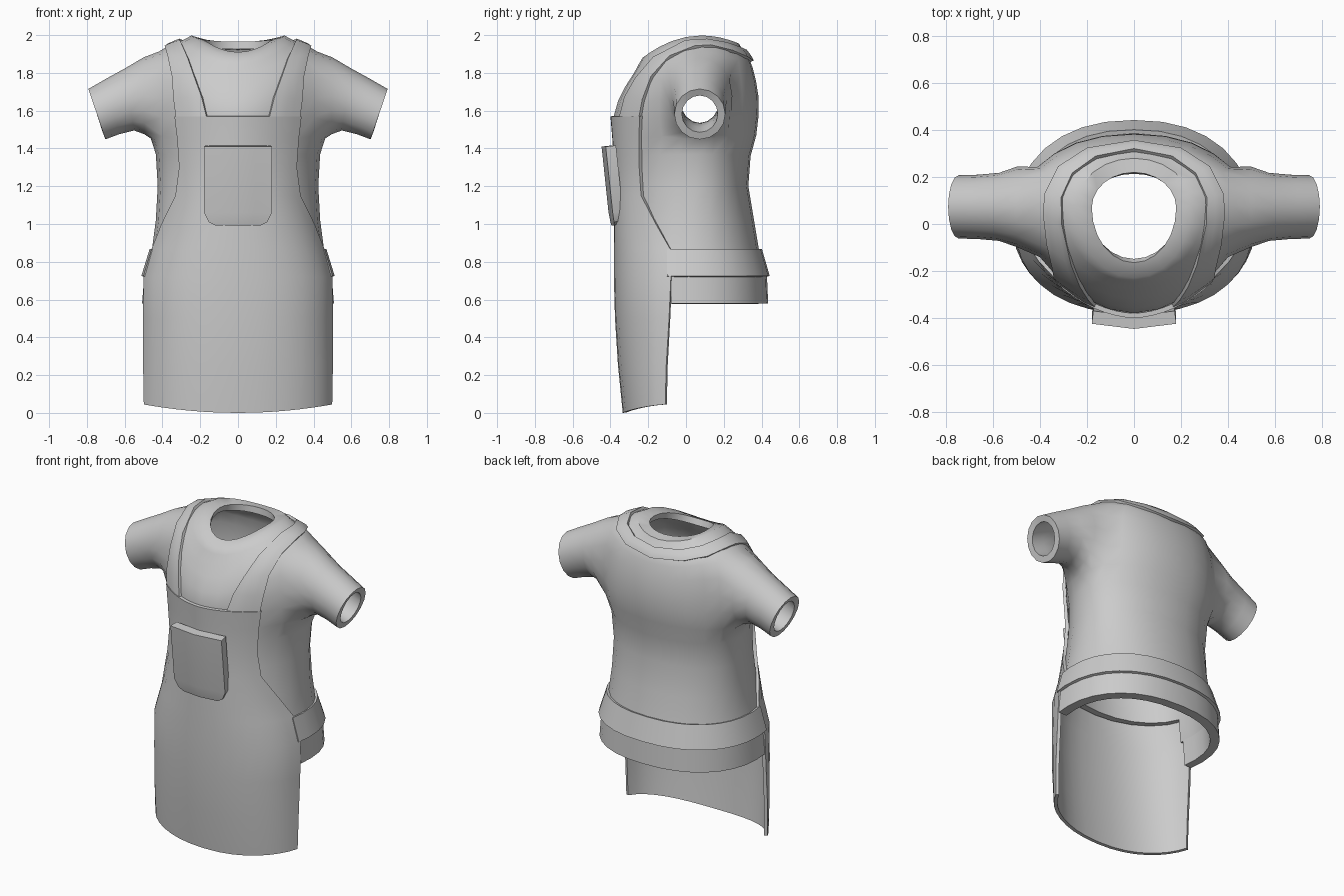
import bpy, bmesh, math
from mathutils import Vector
from mathutils.bvhtree import BVHTree

if "Cube" in bpy.data.objects:
    bpy.data.objects.remove(bpy.data.objects["Cube"])

cloth = bpy.data.materials.new("grey_cloth")
cloth.diffuse_color = (0.6, 0.6, 0.6, 1)
cloth.use_nodes = True
cloth.node_tree.nodes["Principled BSDF"].inputs["Base Color"].default_value = cloth.diffuse_color


def finish(name, bm, thick, mirror=False, angle=35):
    """Turn a bmesh sheet into a thick, smooth-shaded cloth part with crisp rims."""
    me = bpy.data.meshes.new(name)
    bm.to_mesh(me)
    bm.free()
    ob = bpy.data.objects.new(name, me)
    bpy.context.collection.objects.link(ob)
    me.materials.append(cloth)
    if mirror:
        m = ob.modifiers.new("mirror", 'MIRROR')
        m.merge_threshold = 0.002
    s = ob.modifiers.new("thickness", 'SOLIDIFY')
    s.thickness = thick
    s.offset = -1
    bpy.ops.object.select_all(action='DESELECT')
    ob.select_set(True)
    bpy.context.view_layer.objects.active = ob
    bpy.ops.object.convert(target='MESH')
    bpy.ops.object.shade_smooth_by_angle(angle=math.radians(angle))
    return ob


def section(t, a, yf, yb, yc, n=2.25):
    """Point on a rounded horizontal section; t = 0 is the +x side, 90 deg the back."""
    c, s = math.cos(t), math.sin(t)
    b = (yb - yc) if s > 0 else (yc - yf)
    return (math.copysign(abs(c) ** (2 / n), c) * a,
            yc + math.copysign(abs(s) ** (2 / n), s) * b)


def grid_faces(bm, rows, closed=False):
    n = len(rows[0])
    for r, q in zip(rows, rows[1:]):
        for i in range(n if closed else n - 1):
            j = (i + 1) % n
            bm.faces.new((r[i], r[j], q[j], q[i]))


# Shirt body: half width, front y, back y, centre y, front z, side z, back z, front roundness
rings = [
    (.485, -.355, .415, .00, .74, .74, .74, 2.15),
    (.455, -.355, .385, .02, .87, .87, .87, 2.1),
    (.435, -.36, .36, .03, 1.02, 1.02, 1.02, 2.05),
    (.425, -.36, .33, .05, 1.20, 1.20, 1.20, 1.95),
    (.435, -.362, .342, .06, 1.36, 1.37, 1.36, 1.85),
    (.465, -.372, .372, .07, 1.45, 1.46, 1.47, 1.8),
    (.47, -.38, .385, .075, 1.52, 1.58, 1.58, 1.8),
    (.47, -.38, .383, .075, 1.58, 1.69, 1.68, 1.8),
    (.455, -.36, .37, .075, 1.65, 1.82, 1.76, 1.8),
    (.42, -.32, .352, .08, 1.73, 1.915, 1.83, 1.85),
    (.365, -.275, .335, .085, 1.80, 1.945, 1.875, 1.95),
    (.30, -.248, .305, .08, 1.85, 1.97, 1.915, 2.0),
    (.245, -.23, .28, .08, 1.88, 1.998, 1.955, 2.0),
    (.18, -.165, .22, .07, 1.91, 1.975, 1.965, 2.0),
]
N = 24
bm = bmesh.new()
rows = []
for a, yf, yb, yc, zf, zs, zb, nf in rings:
    row = []
    for i in range(N):
        t = math.tau * i / N
        back = math.sin(t) > 0
        x, y = section(t, a, yf, yb, yc, (2.0 if a < .32 else 2.15) if back else nf)
        end = zb if back else zf
        row.append(bm.verts.new((x, y, zs + (end - zs) * math.sin(t) ** 2)))
    rows.append(row)
grid_faces(bm, rows, True)

# Sleeves: open the side of the body and run loops out to the cuff
LO, HI = 5, 9
sleeve = [(.50, 1.882, .495, 1.475, .172), (.60, 1.823, .55, 1.495, .145),
          (.70, 1.768, .63, 1.475, .137), (.792, 1.715, .702, 1.448, .135)]
soften = []
for side in (1, -1):
    mid = 0 if side == 1 else N // 2
    col = [(mid + side * k) % N for k in (2, 1, 0, -1, -2)]      # back to front
    loop = [rows[HI][c] for c in col]
    loop += [rows[r][col[4]] for r in range(HI - 1, LO, -1)]
    loop += [rows[LO][c] for c in reversed(col)]
    loop += [rows[r][col[0]] for r in range(LO + 1, HI)]
    inside = {rows[r][c] for r in range(LO, HI + 1) for c in col}
    dead = [f for f in bm.faces if all(v in inside for v in f.verts)]
    bmesh.ops.delete(bm, geom=dead, context='FACES_ONLY')
    soften += loop
    prev = loop
    for xt, zt, xb, zb, ry in sleeve:
        cur = []
        for k in range(16):
            t = math.radians(45 + 22.5 * k)
            w = (math.sin(t) + 1) / 2
            cur.append(bm.verts.new((side * (xb + (xt - xb) * w),
                                     .073 + ry * math.cos(t), zb + (zt - zb) * w)))
        grid_faces(bm, [prev, cur], True)
        prev = cur
bmesh.ops.delete(bm, geom=[v for v in bm.verts if not v.link_faces], context='VERTS')
bmesh.ops.delete(bm, geom=[e for e in bm.edges if not e.link_faces], context='EDGES')
bmesh.ops.smooth_vert(bm, verts=soften, factor=.4, use_axis_x=True, use_axis_y=True, use_axis_z=True)
# Clear the lowest front, which the apron covers
low = [f for f in bm.faces if f.calc_center_median().z < .86 and f.calc_center_median().y < -.12]
bmesh.ops.delete(bm, geom=low, context='FACES')
bmesh.ops.recalc_face_normals(bm, faces=bm.faces)
if max(bm.faces, key=lambda f: f.calc_center_median().y).normal.y < 0:
    bmesh.ops.reverse_faces(bm, faces=bm.faces)
bm.normal_update()
tree = BVHTree.FromBMesh(bm)
finish("shirt", bm, .04, angle=48)

# Apron front: z, half width, front y, centre y, edge y, roundness
apron_rows = [
    (.045, .518, -.335, 0, -.11, 2.25), (.25, .517, -.36, 0, -.105, 2.25),
    (.50, .512, -.376, 0, -.09, 2.25), (.72, .507, -.382, 0, -.08, 2.25),
    (.87, .468, -.382, .02, -.085, 2.2), (1.0, .447, -.382, .03, -.16, 2.15),
    (1.15, .443, -.38, .05, -.238, 2.03), (1.30, .447, -.38, .055, -.248, 1.92),
    (1.45, .48, -.39, .07, -.25, 1.82), (1.57, .49, -.40, .075, -.245, 1.8),
]
bm = bmesh.new()
grid = []
for k, (z, a, yf, yc, ye, n) in enumerate(apron_rows):
    t0 = math.asin(((yc - ye) / (yc - yf)) ** (n / 2))
    row = []
    for i in range(17):
        t = -math.pi + t0 + (math.pi - 2 * t0) * i / 16
        x, y = section(t, a, yf, .4, yc, n)
        dip = .045 * (1 - (x / .5) ** 2) if k == 0 else 0
        row.append(bm.verts.new((x, y, z - dip)))
    grid.append(row)
grid_faces(bm, grid)
finish("apron", bm, .02)

# Neck strap: outer and inner edges, laid onto the shirt
outer = [(.33, -.25, 1.565), (.335, -.225, 1.66), (.345, -.18, 1.78), (.365, -.08, 1.88),
         (.38, .05, 1.93), (.375, .13, 1.94), (.32, .24, 1.915), (.2, .32, 1.885), (0, .345, 1.86)]
inner = [(.18, -.385, 1.565), (.205, -.355, 1.68), (.235, -.28, 1.78), (.265, -.17, 1.88),
         (.30, 0, 1.955), (.305, .11, 1.965), (.26, .21, 1.95), (.16, .28, 1.925), (0, .305, 1.91)]
bm = bmesh.new()
grid = []
for o, i in zip(outer, inner):
    row = []
    for k in range(5):
        p = Vector(o).lerp(Vector(i), k / 4)
        hit, nor, _, _ = tree.find_nearest(p)
        q = hit + nor * .018
        if o[0] == 0:
            q.x = 0
        row.append(bm.verts.new(q))
    grid.append(row)
grid_faces(bm, grid)
bmesh.ops.recalc_face_normals(bm, faces=bm.faces)
if sum(f.normal.z for f in bm.faces) < 0:
    bmesh.ops.reverse_faces(bm, faces=bm.faces)
finish("neck_strap", bm, .022, mirror=True)


def back_band(name, levels, y_end, thick):
    """Open band around the back, ending where the apron starts."""
    bm = bmesh.new()
    grid = []
    for z, a, yb in levels:
        t0 = math.asin((-y_end / .38) ** 1.125)
        grid.append([bm.verts.new((*section(-t0 + (math.pi + 2 * t0) * i / 18, a, -.38, yb, 0), z))
                     for i in range(19)])
    grid_faces(bm, grid)
    finish(name, bm, thick)


back_band("waist_belt", [(.725, .512, .443), (.868, .468, .402)], -.10, .035)
back_band("shirt_hem", [(.58, .508, .435), (.74, .495, .428)], -.08, .055)

# Pocket: z, half width, front y
bm = bmesh.new()
grid = [[bm.verts.new((w * s, y + .022 * abs(s) * w / .18, z)) for s in (-1, -.5, 0, .5, 1)]
        for z, w, y in [(.992, .12, -.395), (1.01, .155, -.40), (1.06, .18, -.41), (1.41, .18, -.447)]]
grid_faces(bm, grid)
finish("pocket", bm, .055)
